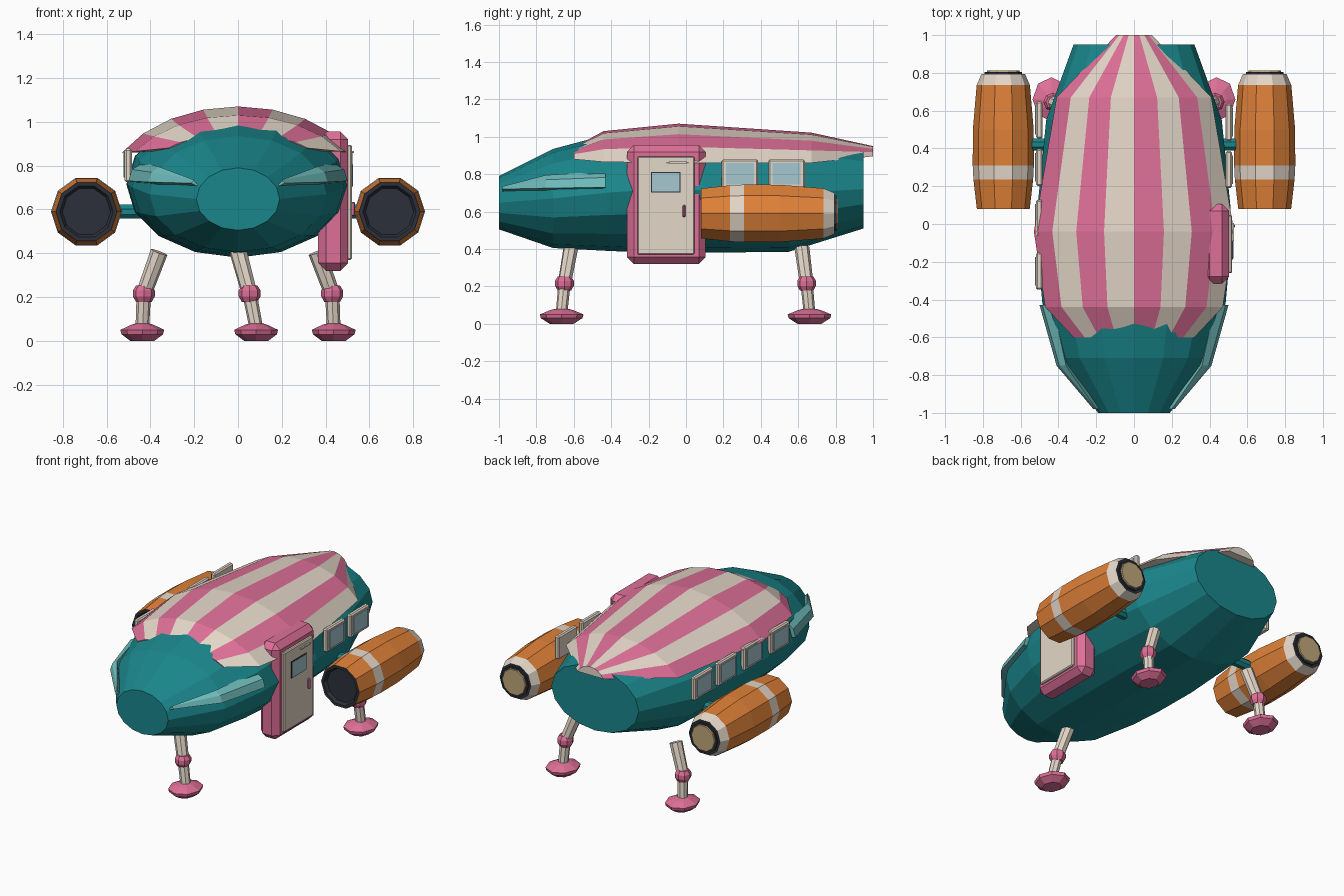
import bpy, bmesh
from math import sin, cos, pi, radians
from mathutils import Vector

if "Cube" in bpy.data.objects:
    bpy.data.objects.remove(bpy.data.objects["Cube"])

def mat(name, r, g, b):
    m = bpy.data.materials.new(name)
    m.diffuse_color = (r, g, b, 1)
    m.use_nodes = True
    m.node_tree.nodes["Principled BSDF"].inputs["Base Color"].default_value = m.diffuse_color
    return m

TEAL = mat("teal", .01, .24, .26)
AQUA = mat("aqua", .16, .50, .50)
PINK = mat("pink", .73, .16, .31)
CREAM = mat("cream", .78, .68, .58)
ORANGE = mat("orange", .74, .22, .04)
DARK = mat("dark", .025, .03, .042)
GLASS = mat("glass", .38, .58, .63)
TAN = mat("tan", .52, .38, .19)

def finish(name, bm, mats):
    bmesh.ops.recalc_face_normals(bm, faces=bm.faces)
    me = bpy.data.meshes.new(name)
    bm.to_mesh(me)
    bm.free()
    for m in mats:
        me.materials.append(m)
    ob = bpy.data.objects.new(name, me)
    bpy.context.collection.objects.link(ob)
    return ob

def loft(name, rings, mats, pick=lambda band, side: 0, caps=(0, 0)):
    """Skin a list of closed rings; pick chooses the material slot of each face."""
    bm = bmesh.new()
    vs = [[bm.verts.new(p) for p in r] for r in rings]
    n = len(vs[0])
    for i in range(len(vs) - 1):
        for j in range(n):
            k = (j + 1) % n
            f = bm.faces.new((vs[i][j], vs[i][k], vs[i + 1][k], vs[i + 1][j]))
            f.material_index = pick(i, j)
    for ring, c in ((vs[0], caps[0]), (vs[-1], caps[1])):
        bm.faces.new(ring).material_index = c
    return finish(name, bm, mats)

def box(name, lo, hi, m, bevel=0):
    bm = bmesh.new()
    bmesh.ops.create_cube(bm, size=1)
    for v in bm.verts:
        v.co = [l + (c + .5) * (h - l) for c, l, h in zip(v.co, lo, hi)]
    if bevel:
        bmesh.ops.bevel(bm, geom=bm.edges[:], offset=bevel, segments=1, affect='EDGES')
    return finish(name, bm, [m])

def tube(name, a, b, r0, r1, m, n=8):
    a, b = Vector(a), Vector(b)
    q = (b - a).to_track_quat('Z', 'Y')
    ring = lambda c, r: [c + q @ Vector((r * cos(2 * pi * (i + .5) / n), r * sin(2 * pi * (i + .5) / n), 0)) for i in range(n)]
    return loft(name, [ring(a, r0), ring(b, r1)], [m])

# hull: 16-sided ellipses along y (y, half width, bottom, top)
hull = [(-1, .19, .505, .79), (-.71, .405, .405, .935), (-.42, .485, .39, 1.012), (-.2, .505, .38, 1.052),
        (.1, .51, .38, 1.05), (.55, .465, .385, 1.01), (.95, .32, .51, .93)]
loft("hull", [[(w * sin(2 * pi * i / 16), y, (b + t) / 2 + (t - b) / 2 * cos(2 * pi * i / 16))
               for i in range(16)] for y, w, b, t in hull], [TEAL])

# striped roof: arcs along y (y, half width, edge height, top)
roof = [(-.6, .32, .88, .945), (-.44, .47, .865, 1.03), (-.04, .53, .86, 1.07),
        (.67, .41, .86, 1.022), (1, .095, .895, .95)]
def arc(y, w, e, t):
    return [(w * sin(radians(15 * k)) / sin(radians(60)), y, e + (t - e) * (cos(radians(15 * k)) - .5) / .5)
            for k in range(-4, 5)]
loft("striped_roof", [arc(*r) for r in roof], [PINK, CREAM],
     lambda i, j: j % 2 if j < 8 else 1, (0, 1))

# windows: two on the door side, four on the other
for s, ys in ((1, (.288, .538)), (-1, (.55, .3, .03, -.25))):
    for y in ys:
        x = sorted((s * .485, s * .518))
        g = sorted((s * .50, s * .523))
        box("window_frame", (x[0], y - .098, .725), (x[1], y + .098, .878), CREAM, .008)
        box("window_glass", (g[0], y - .075, .745), (g[1], y + .075, .86), GLASS)

# door
box("door_frame", (.365, -.315, .32), (.503, .105, .955), PINK, .036)
box("door", (.48, -.26, .37), (.52, .045, .895), CREAM, .006)
box("door_window_rim", (.51, -.188, .702), (.523, -.03, .812), DARK)
box("door_window", (.51, -.182, .708), (.526, -.036, .806), GLASS)
box("door_handle", (.515, -.018, .57), (.535, -.002, .635), PINK, .005)
box("door_closer", (.515, -.09, .858), (.53, .005, .867), CREAM)

# engine pods: 10-sided profile (y, radius), fins and struts on both sides
pod = [(.10, .11), (.08, .122), (.08, .14), (.235, .158), (.31, .162), (.5, .161), (.735, .141),
       (.795, .115), (.795, .1), (.805, .1), (.805, .088), (.812, .085)]
slots = [1, 1, 0, 2, 0, 0, 2, 1, 1, 1, 3]
for s, side in ((-1, "left"), (1, "right")):
    loft(side + "_engine_pod",
         [[(s * .692 + r * cos(2 * pi * i / 10), y, .59 + r * sin(2 * pi * i / 10)) for i in range(10)] for y, r in pod],
         [ORANGE, DARK, CREAM, TAN], lambda i, j: slots[i], (1, 3))
    tube(side + "_pod_strut", (s * .42, .42, .59), (s * .58, .42, .59), .034, .034, TEAL)
    fin = [(-.43, .40, .50, .71, .815), (-.75, .33, .41, .705, .795), (-.98, .17, .215, .70, .73)]
    loft(side + "_nose_fin", [[(s * a, y, lo), (s * b, y, lo + .02), (s * (b - .015), y, (lo + hi) / 2 + .02),
                               (s * (a + .03), y, hi)] for y, a, b, lo, hi in fin], [AQUA])

# landing legs: top, knee and foot positions
legs = {"front": ((0, -.615, .41), (.053, -.65, .215), (.083, -.665)),
        "rear_left": ((-.36, .62, .405), (-.43, .645, .215), (-.437, .66)),
        "rear_right": ((.36, .62, .405), (.43, .645, .215), (.437, .66))}
foot = [(0, .055), (.03, .095), (.05, .1), (.072, .055), (.08, .03)]
for name, (top, knee, (fx, fy)) in legs.items():
    tube(name + "_upper_leg", top, knee, .04, .036, CREAM)
    tube(name + "_lower_leg", knee, (fx, fy, .06), .033, .031, CREAM)
    joint = [(-.037, .036), (-.012, .05), (.015, .05), (.037, .036)]
    for part, prof, (cx, cy, cz), sy in (("_knee", joint, knee, 1), ("_foot", foot, (fx, fy, 0), 1.17)):
        loft(name + part, [[(cx + r * cos(2 * pi * i / 8), cy + sy * r * sin(2 * pi * i / 8), cz + z)
                            for i in range(8)] for z, r in prof], [PINK])
